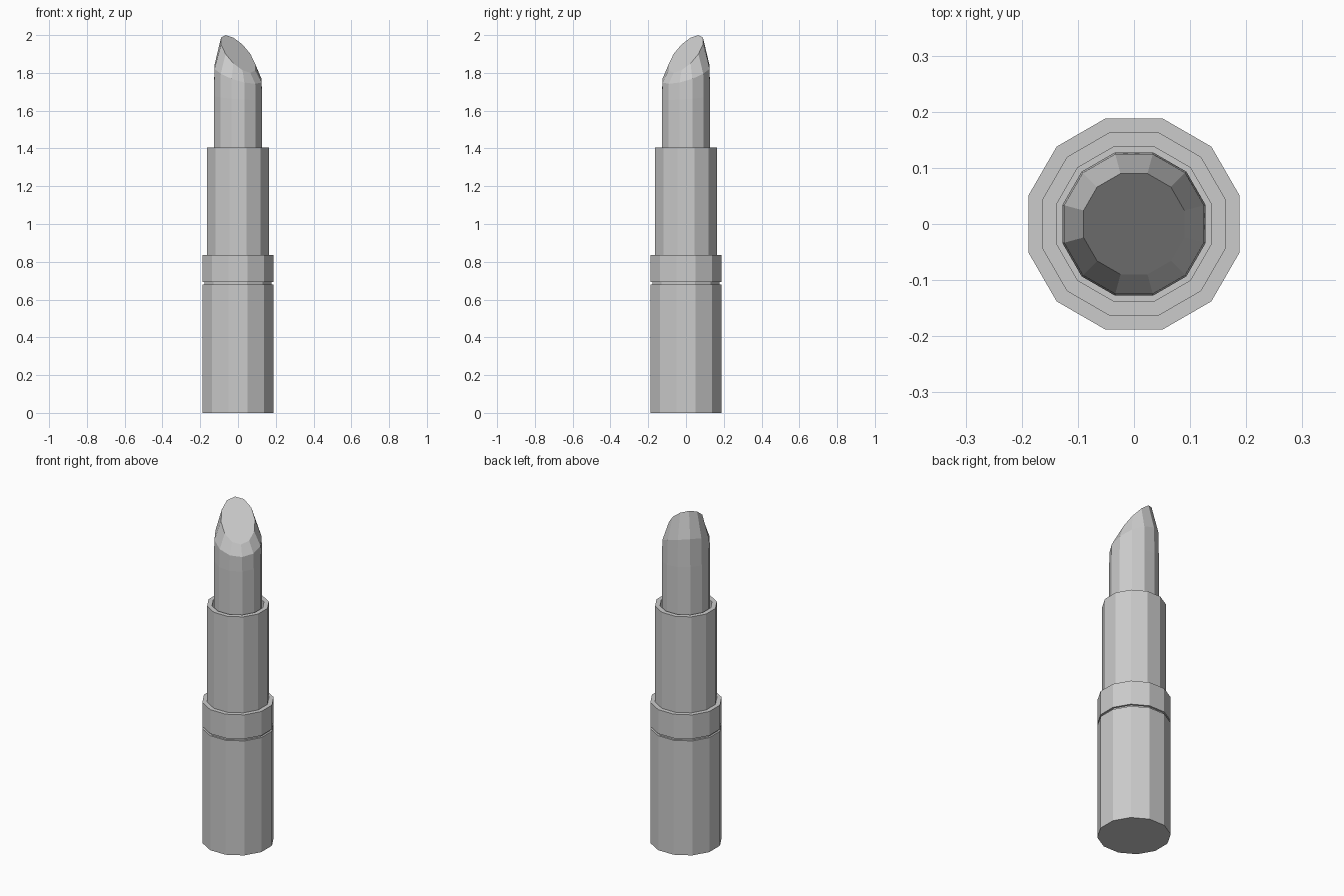
import bpy, bmesh, math

if "Cube" in bpy.data.objects:
    bpy.data.objects.remove(bpy.data.objects["Cube"])

SIDES = 12
DIAG = math.sqrt(0.5)


def lathe(name, rings):
    """Skin 12-sided rings (radius, height, slope); slope tilts a ring up toward back left."""
    bm = bmesh.new()
    loops = []
    for radius, height, slope in rings:
        loop = []
        for i in range(SIDES):
            a = math.radians(15 + 30 * i)
            x, y = radius * math.cos(a), radius * math.sin(a)
            loop.append(bm.verts.new((x, y, height + slope * (y - x) * DIAG)))
        loops.append(loop)
    for low, high in zip(loops, loops[1:]):
        for i in range(SIDES):
            j = (i + 1) % SIDES
            bm.faces.new((low[i], low[j], high[j], high[i]))
    bm.faces.new(loops[0][::-1])
    bm.faces.new(loops[-1])
    bmesh.ops.recalc_face_normals(bm, faces=bm.faces)
    mesh = bpy.data.meshes.new(name)
    bm.to_mesh(mesh)
    bm.free()
    obj = bpy.data.objects.new(name, mesh)
    bpy.context.collection.objects.link(obj)
    return obj


# Lower case, narrow groove and collar, in one stepped profile
lathe("base_case", [
    (0.195, 0.0, 0), (0.195, 0.68, 0),
    (0.184, 0.68, 0), (0.184, 0.692, 0),
    (0.195, 0.692, 0), (0.195, 0.835, 0),
])

# Inner sleeve with an open rim
lathe("inner_sleeve", [
    (0.169, 0.835, 0), (0.169, 1.405, 0),
    (0.142, 1.405, 0), (0.142, 1.30, 0),
])

# Lipstick stick: straight body, tilted shoulder and slanted flat cut
lathe("lipstick_stick", [
    (0.132, 1.30, 0), (0.132, 1.67, 0.1),
    (0.129, 1.795, 0.41), (0.093, 1.90, 1.075),
])
